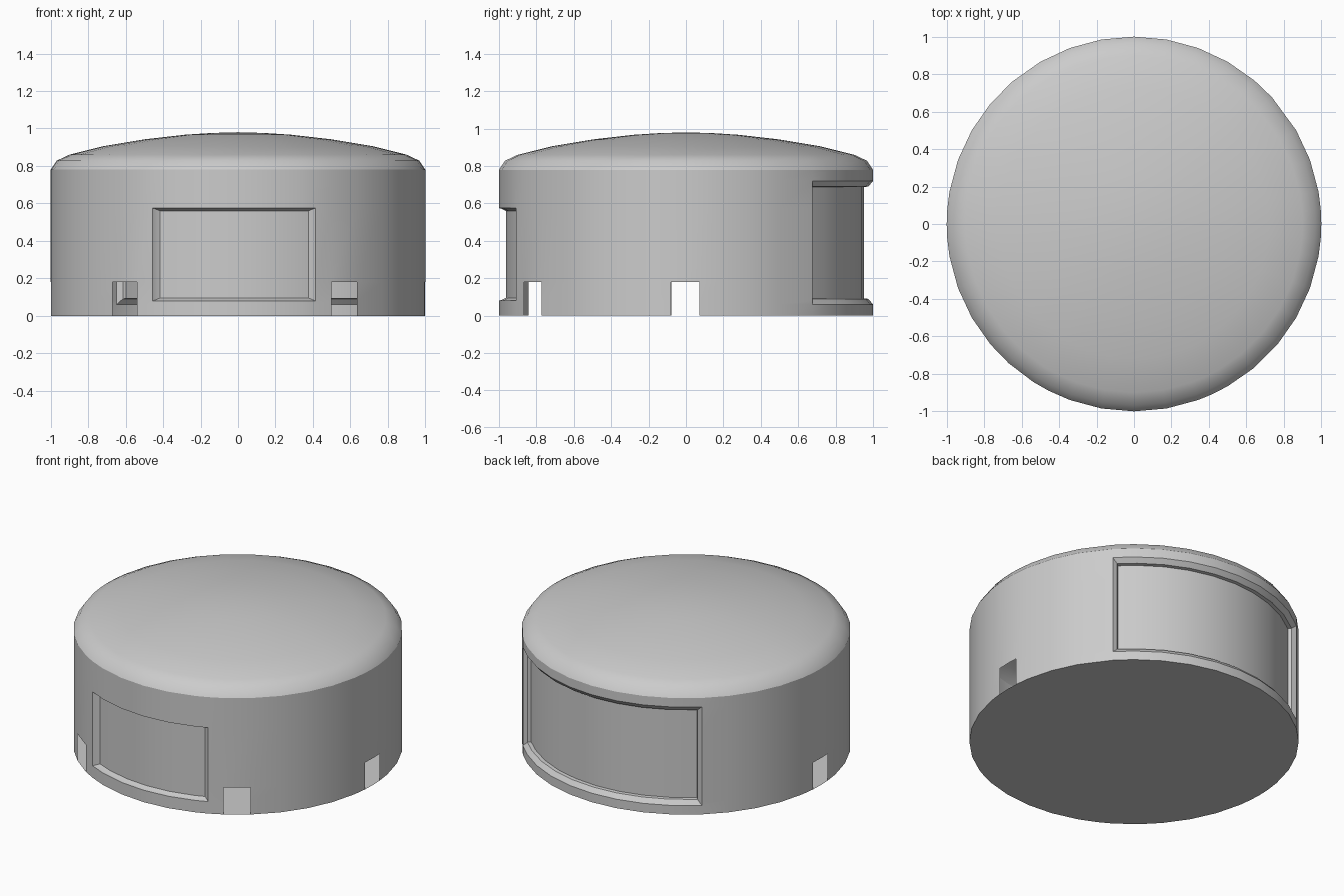
import bpy, bmesh
from math import radians, sin, cos

if "Cube" in bpy.data.objects:
    bpy.data.objects.remove(bpy.data.objects["Cube"])

# Openings as (start angle, end angle, bottom, top); degrees, front is -90
front_win = (-117.1, -65.5, 0.08, 0.575)
back_win = (42.6, 130.5, 0.06, 0.72)
notches = [(-132, -122.6, 0, 0.18), (-60, -50.6, 0, 0.18),
           (-4.6, 4.2, 0, 0.18), (175.4, 184.4, 0, 0.18)]
openings = [front_win, back_win] + notches

# Column angles: opening edges plus regular divisions not too close to them
edges = sorted(a for o in openings for a in o[:2])
regular = [-140 + 10 * i for i in range(36)]
angles = sorted(edges + [a for a in regular
                         if min(abs((a - e + 180) % 360 - 180) for e in edges) > 3.5])
levels = [0, 0.06, 0.08, 0.18, 0.575, 0.72, 0.78]


def pt(a, z, r=1.0):
    return (r * cos(radians(a)), r * sin(radians(a)), z)


def face(bm, pts):
    bm.faces.new([bm.verts.new(p) for p in pts])


def finish(bm, name, angle=30):
    bmesh.ops.remove_doubles(bm, verts=bm.verts, dist=0.0002)
    bmesh.ops.recalc_face_normals(bm, faces=bm.faces)
    me = bpy.data.meshes.new(name)
    bm.to_mesh(me)
    bm.free()
    ob = bpy.data.objects.new(name, me)
    bpy.context.collection.objects.link(ob)
    bpy.ops.object.select_all(action='DESELECT')
    ob.select_set(True)
    bpy.context.view_layer.objects.active = ob
    bpy.ops.object.shade_smooth_by_angle(angle=radians(angle))
    return ob


columns = list(zip(angles, angles[1:] + [angles[0] + 360]))

# Thin round wall with window openings and cable notches
bm = bmesh.new()
for a, b in columns:
    for z, w in zip(levels, levels[1:]):
        ca, cz = (a + b) / 2, (z + w) / 2
        if not any(o[0] < ca < o[1] and o[2] < cz < o[3] for o in openings):
            face(bm, [pt(a, z), pt(b, z), pt(b, w), pt(a, w)])
finish(bm, "wall")


# Sunken panel: stepped frame rings (angle inset, height inset, radius) and a curved floor
def panel(name, win, rings):
    a0, a1, z0, z1 = win
    cols = [a for a in angles if a0 <= a <= a1]
    bm = bmesh.new()

    def row(ring, top):
        da, dz, r = ring
        k = (a1 - a0 - 2 * da) / (a1 - a0)
        return [pt(a0 + da + (a - a0) * k, z1 - dz if top else z0 + dz, r) for a in cols]

    def loop(ring):
        return row(ring, False) + row(ring, True)[::-1]

    rings = [(0, 0, 1.0)] + rings
    for r, s in zip(rings, rings[1:]):
        p, q = loop(r), loop(s)
        for i in range(len(p)):
            j = (i + 1) % len(p)
            face(bm, [p[i], p[j], q[j], q[i]])
    lo, hi = row(rings[-1], False), row(rings[-1], True)
    for i in range(len(lo) - 1):
        face(bm, [lo[i], lo[i + 1], hi[i + 1], hi[i]])
    finish(bm, name)


panel("front_panel", front_win, [(0.4, 0.004, 0.985), (1.5, 0.015, 0.963)])
panel("back_panel", back_win, [(1.4, 0.03, 0.975), (1.5, 0.032, 0.952)])

# Domed lid with a chamfered shoulder
profile = [(1, 0.78), (0.968, 0.828), (0.9, 0.86), (0.72, 0.905), (0.5, 0.942),
           (0.28, 0.967), (0.14, 0.976), (0, 0.98)]
bm = bmesh.new()
for a, b in columns:
    for (r, z), (s, w) in zip(profile, profile[1:]):
        pts = [pt(a, z, r), pt(b, z, r), pt(b, w, s)]
        face(bm, pts + ([pt(a, w, s)] if s else []))
finish(bm, "domed_lid", 40)

# Flat base disc
bm = bmesh.new()
face(bm, [pt(a, 0) for a in reversed(angles)])
bm.faces.ensure_lookup_table()
me = finish(bm, "base_disc").data
if me.polygons[0].normal.z > 0:
    me.flip_normals()
